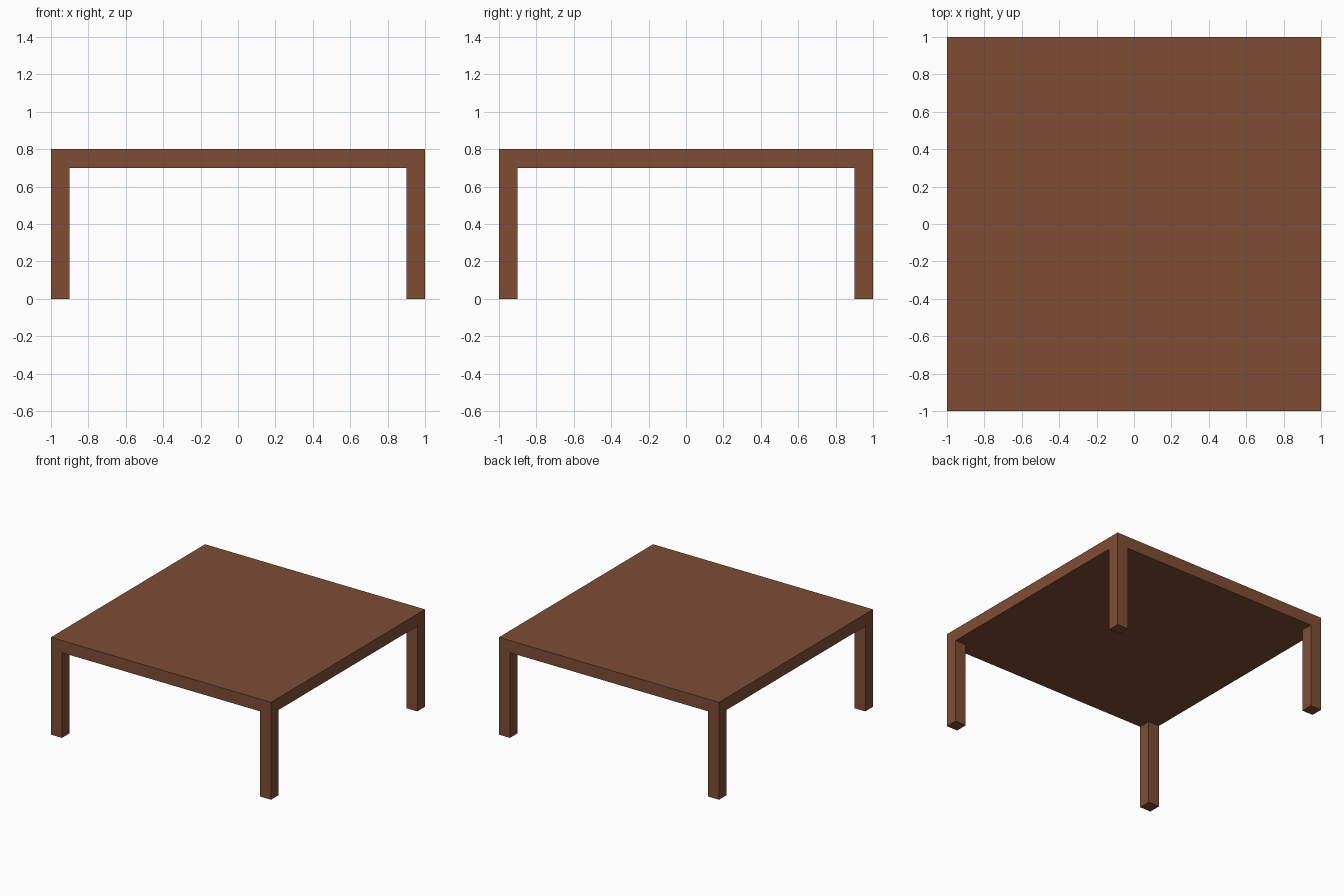
import bpy
from mathutils import Vector

if "Cube" in bpy.data.objects:
    bpy.data.objects.remove(bpy.data.objects["Cube"])

wood = bpy.data.materials.new("brown wood")
wood.diffuse_color = (0.209, 0.075, 0.036, 1)
wood.use_nodes = True
wood.node_tree.nodes["Principled BSDF"].inputs["Base Color"].default_value = wood.diffuse_color

TOP_Z, HEIGHT, LEG = 0.7, 0.8, 0.1


def box(name, lo, hi):
    """Axis-aligned box between two corners."""
    lo, hi = Vector(lo), Vector(hi)
    bpy.ops.mesh.primitive_cube_add(size=1, location=(lo + hi) / 2)
    ob = bpy.context.object
    ob.name = name
    ob.scale = hi - lo
    bpy.ops.object.transform_apply(location=False, rotation=False, scale=True)
    ob.data.materials.append(wood)
    return ob


# Square slab top
box("table_top", (-1, -1, TOP_Z), (1, 1, HEIGHT))

# Four square legs, flush with the corners
for side, x in (("left", -1), ("right", 1 - LEG)):
    for end, y in (("front", -1), ("back", 1 - LEG)):
        box(f"{end}_{side}_leg", (x, y, 0), (x + LEG, y + LEG, TOP_Z))
